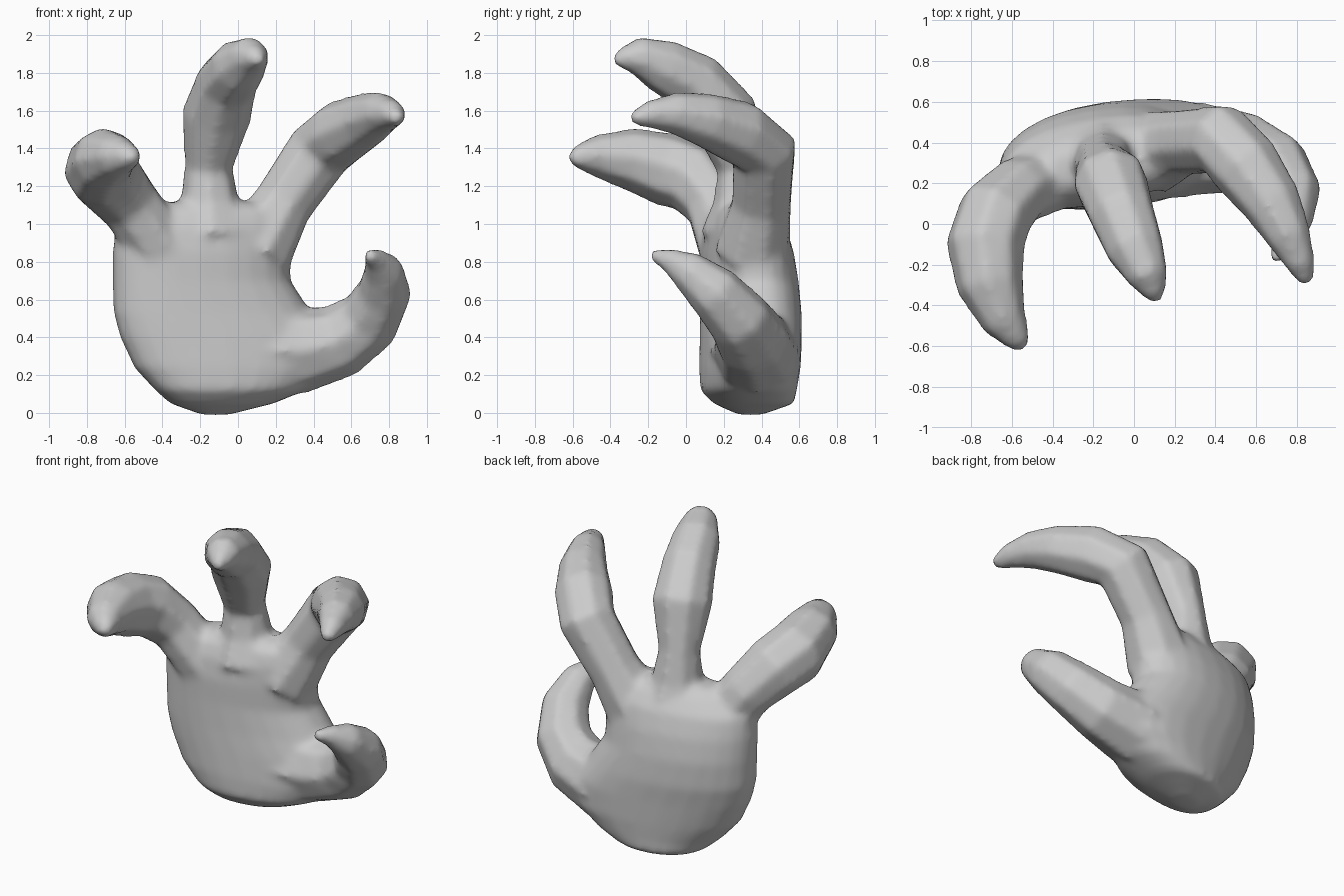
import bpy, bmesh, math
from mathutils import Vector

SIDES = 8
bm = bmesh.new()


def loft(rings):
    """Skin a closed tube through equal-length rings of points."""
    vs = [[bm.verts.new(p) for p in r] for r in rings]
    for a, b in zip(vs, vs[1:]):
        for i in range(len(a)):
            j = (i + 1) % len(a)
            bm.faces.new((a[i], a[j], b[j], b[i]))
    bm.faces.new(vs[0][::-1])
    bm.faces.new(vs[-1])


def finger(path):
    """Tapered tube along (x, y, z, radius) stations."""
    pts = [Vector(p[:3]) for p in path]
    rings, q, prev = [], None, None
    for i, p in enumerate(pts):
        t = (pts[min(i + 1, len(pts) - 1)] - pts[max(i - 1, 0)]).normalized()
        q = t.to_track_quat('Z', 'Y') if q is None else prev.rotation_difference(t) @ q
        prev = t
        r = path[i][3]
        rings.append([p + q @ Vector((r * math.cos(a), r * math.sin(a), 0))
                      for a in (2 * math.pi * k / SIDES for k in range(SIDES))])
    loft(rings)


def palm_ring(z, x0, x1, y0, y1):
    """Flat-fronted, round-backed section, skewed so the outer side sits forward."""
    cx, cy, rx, ry = (x0 + x1) / 2, (y0 + y1) / 2, (x1 - x0) / 2, (y1 - y0) / 2
    out = []
    for k in range(24):
        a = 2 * math.pi * k / 24
        c, s = math.cos(a), math.sin(a)
        x = rx * math.copysign(abs(c) ** 0.9, c)
        y = ry * math.copysign(abs(s) ** (1.0 if s > 0 else 0.75), s)
        out.append((cx + x, cy + y + 0.14 * x, z))
    return out


# Palm: z, left, right, front, back
loft([palm_ring(*s) for s in (
    (-0.01, -0.19, -0.05, 0.28, 0.40),
    (0.05, -0.36, 0.19, 0.15, 0.57),
    (0.12, -0.44, 0.36, 0.085, 0.58),
    (0.24, -0.55, 0.50, 0.085, 0.595),
    (0.40, -0.625, 0.50, 0.09, 0.60),
    (0.53, -0.66, 0.39, 0.09, 0.60),
    (0.70, -0.665, 0.28, 0.09, 0.585),
    (0.85, -0.665, 0.28, 0.09, 0.56),
    (0.98, -0.65, 0.31, 0.11, 0.52),
    (1.07, -0.53, 0.27, 0.15, 0.46),
    (1.115, -0.42, 0.12, 0.20, 0.40))])

# Outer finger
finger([(-0.40, 0.23, 0.86, 0.17), (-0.57, 0.16, 1.10, 0.17),
        (-0.68, 0.05, 1.235, 0.195), (-0.73, -0.10, 1.29, 0.20),
        (-0.705, -0.30, 1.345, 0.17), (-0.635, -0.48, 1.36, 0.115),
        (-0.565, -0.575, 1.355, 0.065), (-0.54, -0.61, 1.345, 0.03)])
# Middle finger
finger([(-0.14, 0.30, 0.95, 0.23), (-0.15, 0.30, 1.12, 0.16),
        (-0.155, 0.29, 1.30, 0.13), (-0.115, 0.205, 1.57, 0.187),
        (-0.06, 0.05, 1.75, 0.168), (0.005, -0.12, 1.835, 0.15),
        (0.07, -0.26, 1.89, 0.105), (0.10, -0.34, 1.875, 0.06),
        (0.11, -0.38, 1.86, 0.028)])
# Inner finger
finger([(0.09, 0.35, 0.85, 0.21), (0.24, 0.40, 1.11, 0.165),
        (0.43, 0.415, 1.385, 0.18), (0.55, 0.28, 1.485, 0.18),
        (0.68, 0.10, 1.55, 0.15), (0.76, -0.06, 1.585, 0.115),
        (0.82, -0.20, 1.58, 0.075), (0.85, -0.29, 1.555, 0.035)])
# Thumb
finger([(0.05, 0.34, 0.33, 0.23), (0.34, 0.37, 0.33, 0.23),
        (0.55, 0.35, 0.385, 0.20), (0.70, 0.28, 0.495, 0.175),
        (0.775, 0.15, 0.64, 0.15), (0.77, 0.01, 0.755, 0.11),
        (0.73, -0.09, 0.81, 0.065), (0.69, -0.185, 0.838, 0.03)])

bmesh.ops.recalc_face_normals(bm, faces=bm.faces)
mesh = bpy.data.meshes.new("hand")
bm.to_mesh(mesh)
bm.free()
hand = bpy.data.objects.new("hand", mesh)
bpy.context.collection.objects.link(hand)

# Fuse the parts into one skin and soften the joints
fuse = hand.modifiers.new("fuse", 'REMESH')
fuse.mode = 'VOXEL'
fuse.voxel_size = 0.022
fuse.use_smooth_shade = True
soften = hand.modifiers.new("soften", 'SMOOTH')
soften.factor = 0.5
soften.iterations = 8
